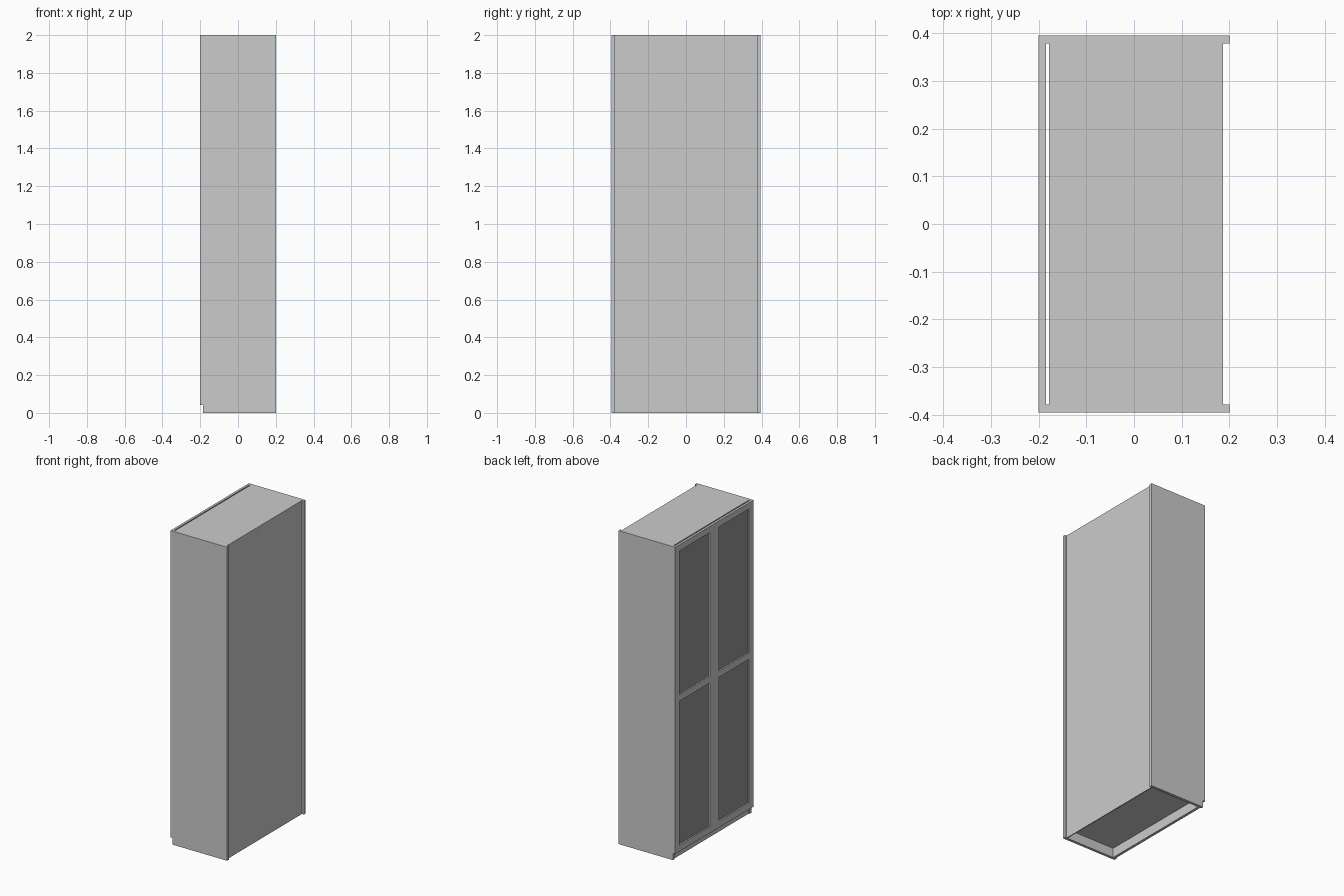
import bpy, bmesh

if "Cube" in bpy.data.objects:
    bpy.data.objects.remove(bpy.data.objects["Cube"])

HALF_Y, SIDE_T = 0.395, 0.017
INNER_Y = HALF_Y - SIDE_T
HEIGHT, KICK = 2.0, 0.043
DOOR_X0, DOOR_X1 = -0.2, -0.185
BOARD_X0, BACK_X = -0.178, 0.187


def finish(name, bm):
    mesh = bpy.data.meshes.new(name)
    bmesh.ops.recalc_face_normals(bm, faces=bm.faces)
    bm.to_mesh(mesh)
    bm.free()
    obj = bpy.data.objects.new(name, mesh)
    bpy.context.collection.objects.link(obj)
    return obj


def box(name, lo, hi):
    bm = bmesh.new()
    bmesh.ops.create_cube(bm, size=1)
    for v in bm.verts:
        v.co = [(a + b) / 2 + c * (b - a) for a, b, c in zip(lo, hi, v.co)]
    return finish(name, bm)


def door_frame(name, ys, zs):
    """Grid of frame cells with the pane openings left out, extruded to thickness."""
    bm = bmesh.new()
    verts = [[bm.verts.new((DOOR_X0, y, z)) for z in zs] for y in ys]
    for i in range(len(ys) - 1):
        for j in range(len(zs) - 1):
            if i % 2 and j % 2:
                continue
            bm.faces.new((verts[i][j], verts[i][j + 1], verts[i + 1][j + 1], verts[i + 1][j]))
    ext = bmesh.ops.extrude_face_region(bm, geom=bm.faces[:], use_keep_orig=True)
    moved = [g for g in ext["geom"] if isinstance(g, bmesh.types.BMVert)]
    bmesh.ops.translate(bm, verts=moved, vec=(DOOR_X1 - DOOR_X0, 0, 0))
    return finish(name, bm)


dark = bpy.data.materials.new("dark_pane")
dark.diffuse_color = (0.3, 0.3, 0.3, 1)
dark.use_nodes = True
dark.node_tree.nodes["Principled BSDF"].inputs["Base Color"].default_value = dark.diffuse_color

# Carcass: sides, top, bottom, back and kick board
for label, s in (("left", 1), ("right", -1)):
    y0, y1 = sorted((s * INNER_Y, s * HALF_Y))
    box(f"side_panel_{label}", (DOOR_X1, y0, 0), (0.2, y1, HEIGHT))
box("top_panel", (BOARD_X0, -INNER_Y, HEIGHT - SIDE_T), (BACK_X, INNER_Y, HEIGHT))
box("bottom_panel", (BOARD_X0, -INNER_Y, 0.06), (BACK_X - 0.006, INNER_Y, 0.06 + SIDE_T))
box("back_panel", (BACK_X - 0.006, -INNER_Y, 0), (BACK_X, INNER_Y, HEIGHT - SIDE_T))
box("kick_board", (BOARD_X0, -INNER_Y, 0), (BOARD_X0 + SIDE_T, INNER_Y, 0.06))

# Pair of doors, each a frame with two recessed panes
STILE, RAIL = 0.045, 0.04
mid = (KICK + HEIGHT) / 2
zs = [KICK, KICK + RAIL, mid - RAIL / 2, mid + RAIL / 2, HEIGHT - RAIL, HEIGHT]
for label, s in (("left", 1), ("right", -1)):
    ys = sorted(s * y for y in (0.0005, STILE, HALF_Y - STILE, HALF_Y))
    door_frame(f"door_frame_{label}", ys, zs)
    for part, k in (("lower", 1), ("upper", 3)):
        pane = box(f"door_pane_{label}_{part}", (DOOR_X0 + 0.009, ys[1], zs[k]),
                   (DOOR_X1 - 0.001, ys[2], zs[k + 1]))
        pane.data.materials.append(dark)
